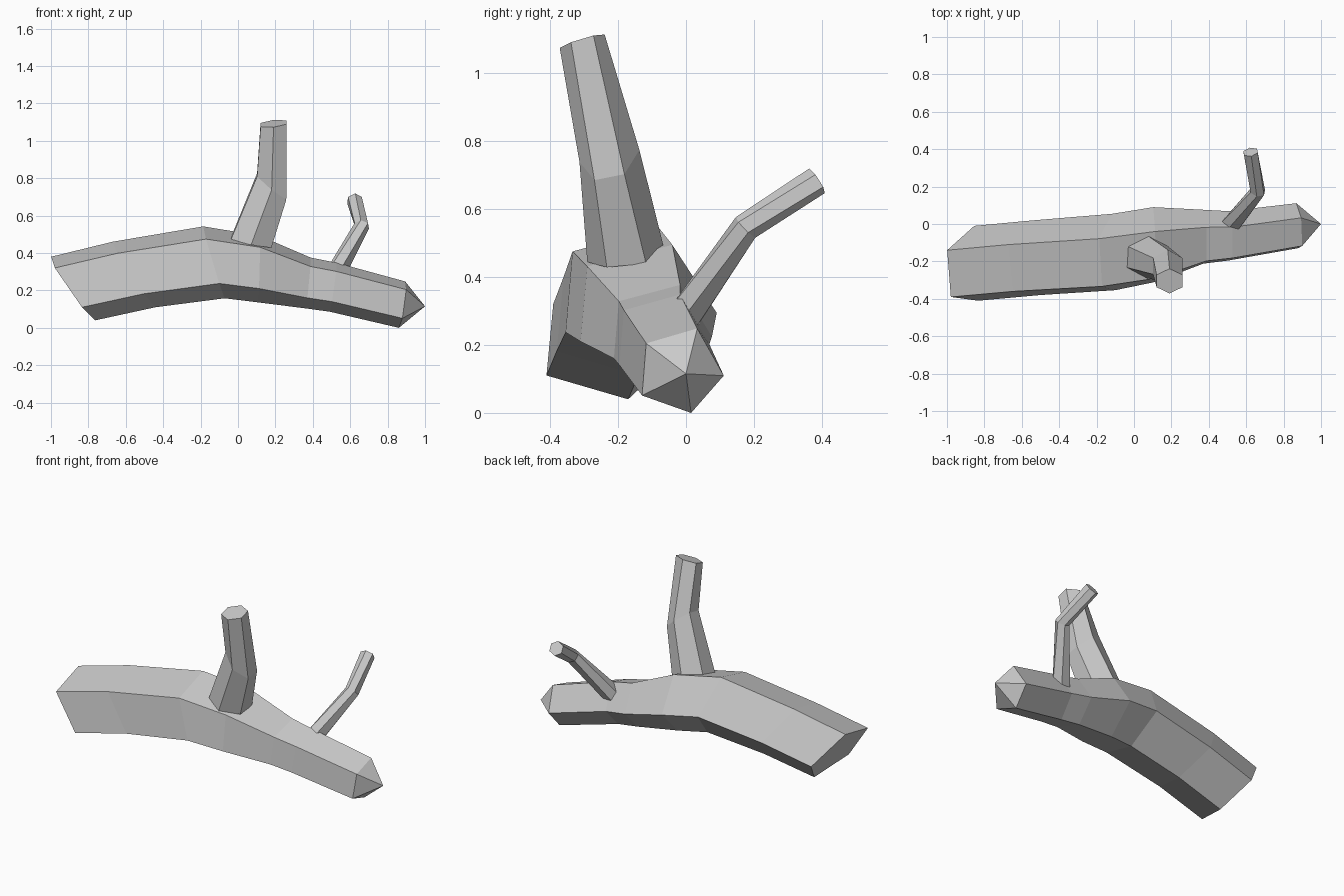
import bpy
from math import cos, sin, pi
from mathutils import Vector

if "Cube" in bpy.data.objects:
    bpy.data.objects.remove(bpy.data.objects["Cube"])


def loft(name, rings, tip=None):
    """Flat-faced tube through rings of equal size; end is flat or pointed."""
    n = len(rings[0])
    verts = [v for ring in rings for v in ring]
    faces = [tuple(range(n))[::-1]]
    for r in range(len(rings) - 1):
        for i in range(n):
            a, b = r * n + i, r * n + (i + 1) % n
            faces.append((a, b, b + n, a + n))
    last = (len(rings) - 1) * n
    if tip:
        verts.append(tip)
        faces += [(last + i, last + (i + 1) % n, len(verts) - 1) for i in range(n)]
    else:
        faces.append(tuple(range(last, last + n)))
    mesh = bpy.data.meshes.new(name)
    mesh.from_pydata(verts, [], faces)
    mesh.update()
    obj = bpy.data.objects.new(name, mesh)
    bpy.context.collection.objects.link(obj)
    return obj


# Trunk: one five-sided profile (y, z), moved, scaled and sheared along the log
profile = [(.08, .17), (-.17, .11), (-.19, -.10), (.05, -.17), (.21, -.02)]
# centre x, y, z, y scale, z scale, x lean per y, x lean per z
stations = [
    (-.887, -.22, .21, 1, 1, .09, -.70),
    (-.56, -.19, .285, 1, 1.03, .06, -.66),
    (-.13, -.16, .35, 1.02, 1.13, .02, -.30),
    (.11, -.12, .315, 1, 1.05, -.03, .03),
    (.375, -.075, .24, .72, .80, -.03, .10),
    (.51, -.07, .217, .66, .77, -.03, .14),
    (.88, -.015, .124, .60, .73, -.08, .14),
]
trunk_rings = []
for cx, cy, cz, sy, sz, by, bz in stations:
    trunk_rings.append([(cx + by * y * sy + bz * z * sz, cy + y * sy, cz + z * sz)
                        for y, z in profile])
loft("trunk", trunk_rings, tip=(1.0, 0.0, .115))

# Large upright branch: hexagons with sloped planes
# centre x, y, z, x radius, y radius, z slope along x, z slope along y
upright = [
    (.07, -.175, .455, .125, .115, -.20, .10),
    (.18, -.225, .755, .09, .088, -.80, .20),
    (.19, -.305, 1.092, .08, .066, .10, .30),
]
hexagon = [(cos(pi / 2 + k * pi / 3), sin(pi / 2 + k * pi / 3)) for k in range(6)]
loft("large_branch", [[(cx + rx * c, cy + ry * s, cz + sx * rx * c + sy * ry * s)
                       for c, s in hexagon]
                      for cx, cy, cz, rx, ry, sx, sy in upright])

# Thin bent twig: hexagons square to the path
path = [Vector((.51, -.015, .27)), Vector((.662, .175, .545)), Vector((.623, .385, .682))]
radii = (.056, .042, .043)
twig_rings = []
for i, (p, r) in enumerate(zip(path, radii)):
    before, after = path[max(i - 1, 0)], path[min(i + 1, 2)]
    d = ((p - before).normalized() + (after - p).normalized()).normalized()
    side = d.cross(Vector((0, 0, 1))).normalized()
    up = side.cross(d)
    twig_rings.append([p + r * (side * c + up * s) for c, s in hexagon])
loft("thin_branch", twig_rings)
for o in bpy.context.collection.objects:
    # consistent outward normals
    bpy.context.view_layer.objects.active = o
    bpy.ops.object.mode_set(mode='EDIT')
    bpy.ops.mesh.select_all(action='SELECT')
    bpy.ops.mesh.normals_make_consistent(inside=False)
    bpy.ops.object.mode_set(mode='OBJECT')
